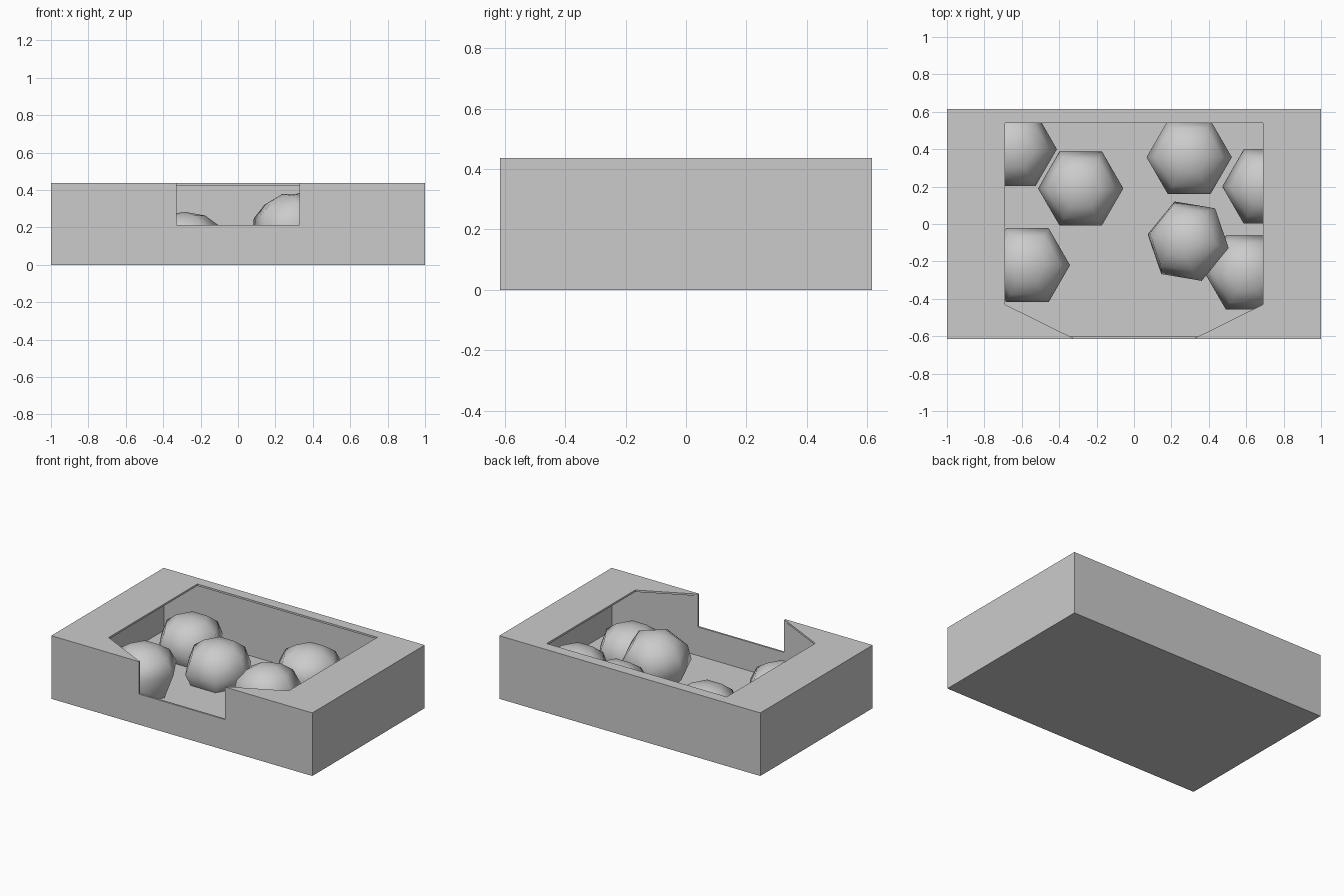
import bpy, bmesh
from math import cos, sin, pi, radians
from mathutils import Matrix, Vector

cube = bpy.data.objects.get("Cube")
if cube:
    bpy.data.objects.remove(cube, do_unlink=True)

grey = bpy.data.materials.new("plain_grey")
grey.use_nodes = True
grey.diffuse_color = (0.6, 0.6, 0.6, 1)
grey.node_tree.nodes["Principled BSDF"].inputs["Base Color"].default_value = (0.6, 0.6, 0.6, 1)


def finish(name, bm):
    bmesh.ops.recalc_face_normals(bm, faces=bm.faces)
    mesh = bpy.data.meshes.new(name)
    bm.to_mesh(mesh)
    bm.free()
    obj = bpy.data.objects.new(name, mesh)
    bpy.context.collection.objects.link(obj)
    mesh.materials.append(grey)
    return obj


def prism(name, outline, low, high):
    bm = bmesh.new()
    base = bm.faces.new([bm.verts.new((x, y, low)) for x, y in outline])
    top = bmesh.ops.extrude_face_region(bm, geom=[base])["geom"]
    bmesh.ops.translate(bm, vec=(0, 0, high - low),
                        verts=[v for v in top if isinstance(v, bmesh.types.BMVert)])
    return finish(name, bm)


def rect(x, front, back):
    return [(-x, front), (x, front), (x, back), (-x, back)]


# Hollow tray: inside space, top opening and front notch are cut away
WALL, W, D, H = 0.013, 1.0, 0.615, 0.437
half = [(0.34, -0.603), (0.69, -0.43), (0.69, 0.54)]
opening = half + [(-x, y) for x, y in reversed(half)]
tray = prism("tray", rect(W, -D, D), 0, H)
cutters = [
    prism("inside_cutter", rect(W - WALL, WALL - D, D - WALL), WALL, H - WALL),
    prism("opening_cutter", opening, 0.3, 0.6),
    prism("notch_cutter", rect(0.33, -0.7, -0.58), 0.212, 0.6),
]
bpy.context.view_layer.objects.active = tray
for cutter in cutters:
    cutter.hide_render = True
    mod = tray.modifiers.new(cutter.name, "BOOLEAN")
    mod.operation, mod.solver, mod.object = "DIFFERENCE", "EXACT", cutter
    bpy.ops.object.modifier_apply(modifier=mod.name)
    bpy.data.objects.remove(cutter, do_unlink=True)


# Six-sided rounded lumps lying in the tray
def lump(name, place, rings, apex, lean=0, turn=0):
    bm = bmesh.new()
    loops = [[bm.verts.new((r * cos(i * pi / 3), r * sin(i * pi / 3), z)) for i in range(6)]
             for r, z in rings]
    tip = bm.verts.new((0, 0, apex))
    bm.faces.new(loops[0])
    for i in range(6):
        j = (i + 1) % 6
        for a, b in zip(loops, loops[1:]):
            bm.faces.new((a[i], a[j], b[j], b[i])).smooth = True
        bm.faces.new((loops[-1][i], loops[-1][j], tip)).smooth = True
    bm.transform(Matrix.Translation(Vector(place))
                 @ Matrix.Rotation(radians(lean), 4, Vector((0.4, 1, 0)))
                 @ Matrix.Rotation(radians(turn), 4, "Z"))
    return finish(name, bm)


LOW = [(0.19, 0), (0.228, 0.08), (0.185, 0.195), (0.11, 0.25)]
TALL = [(0.16, 0), (0.228, 0.17), (0.18, 0.26), (0.1, 0.31)]
for number, (x, y) in enumerate([(-0.285, 0.19), (-0.64, 0.4), (0.7, 0.2), (0.605, -0.26)]):
    lump(f"low_lump_{number + 1}", (x, y, WALL), LOW, 0.27)
for number, (x, y) in enumerate([(0.295, 0.357), (-0.57, -0.22)]):
    lump(f"tall_lump_{number + 1}", (x, y, WALL), TALL, 0.33)
lump("leaning_lump", (0.31, -0.1, 0.11), LOW, 0.28, lean=-16, turn=-10)
